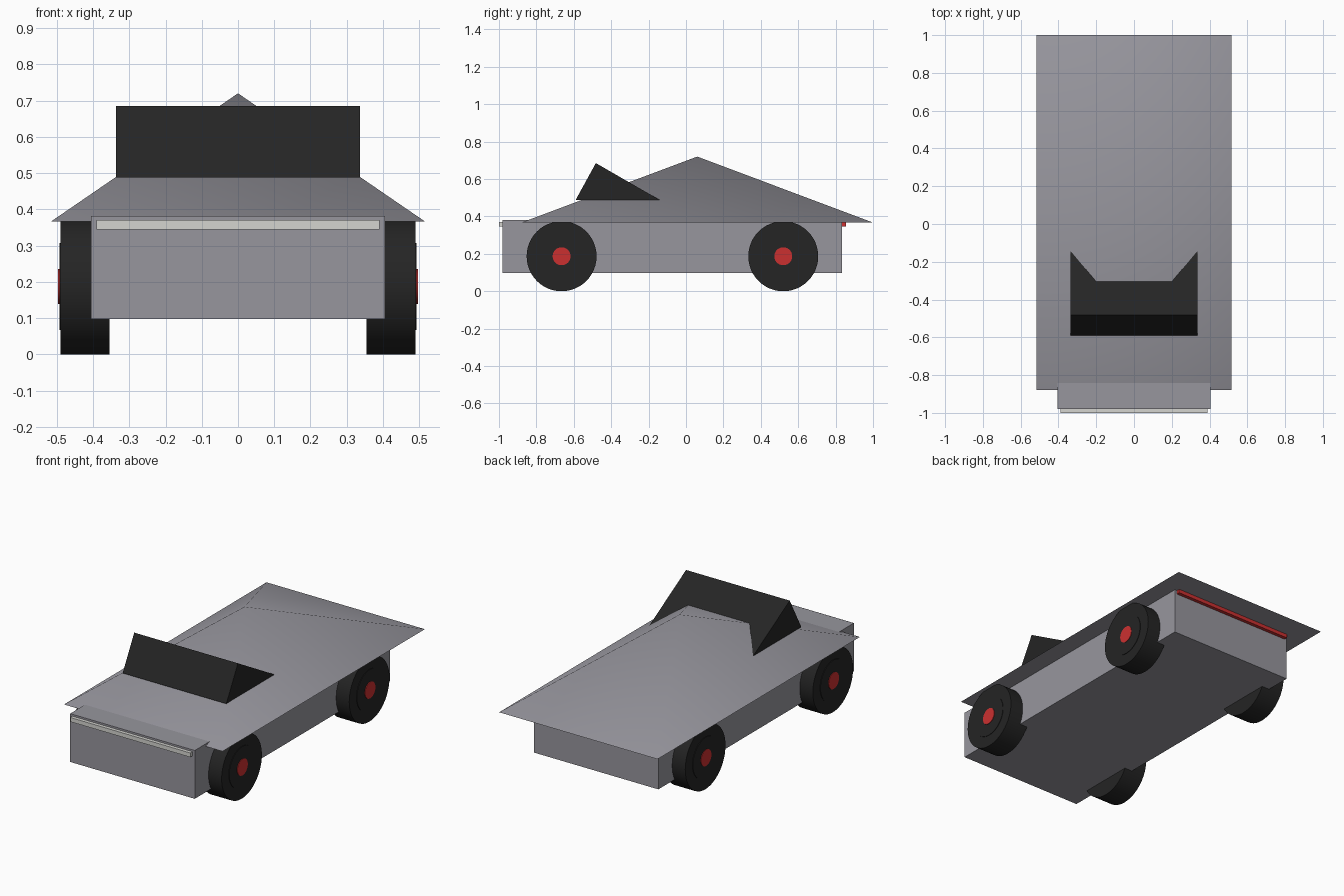
import bpy, math
from mathutils import Vector

cube = bpy.data.objects.get("Cube")
if cube:
    bpy.data.objects.remove(cube, do_unlink=True)


def material(name, color):
    m = bpy.data.materials.new(name)
    m.use_nodes = True
    m.diffuse_color = (*color, 1)
    m.node_tree.nodes["Principled BSDF"].inputs["Base Color"].default_value = (*color, 1)
    return m


GREY = material("body grey", (0.31, 0.305, 0.34))
BLACK = material("rubber black", (0.018, 0.018, 0.018))
RED = material("signal red", (0.6, 0.03, 0.03))
WHITE = material("lamp white", (0.66, 0.66, 0.63))


def mesh_object(name, verts, faces, mat):
    mesh = bpy.data.meshes.new(name)
    mesh.from_pydata(verts, [], faces)
    mesh.materials.append(mat)
    ob = bpy.data.objects.new(name, mesh)
    bpy.context.collection.objects.link(ob)
    return ob


def box(name, low, high, mat):
    low, high = Vector(low), Vector(high)
    bpy.ops.mesh.primitive_cube_add(size=1, location=(low + high) / 2)
    ob = bpy.context.object
    ob.name = name
    ob.scale = high - low
    ob.data.materials.append(mat)
    return ob


def smooth(ob, degrees):
    bpy.ops.object.select_all(action="DESELECT")
    ob.select_set(True)
    bpy.context.view_layer.objects.active = ob
    bpy.ops.object.shade_smooth_by_angle(angle=math.radians(degrees))


def disc(name, radius, inner, outer, side, y, mat):
    """Cylinder along x, between two distances from the centre line."""
    bpy.ops.mesh.primitive_cylinder_add(
        vertices=48, radius=radius, depth=outer - inner,
        location=(side * (inner + outer) / 2, y, 0.187),
        rotation=(0, math.pi / 2, 0))
    ob = bpy.context.object
    ob.name = name
    ob.data.materials.append(mat)
    smooth(ob, 30)


# Lower body and light bars
box("lower_body", (-0.405, -0.98, 0.097), (0.405, 0.835, 0.381), GREY)
box("front_light_bar", (-0.39, -1.0, 0.345), (0.39, -0.97, 0.37), WHITE)
box("rear_light_bar", (-0.39, 0.82, 0.345), (0.39, 0.855, 0.37), RED)

# Pyramid roof, softly shaded across its ridges
w, front, back, base = 0.515, -0.88, 1.0, 0.367
roof = mesh_object(
    "roof",
    [(-w, front, base), (w, front, base), (w, back, base), (-w, back, base), (0, 0.06, 0.72)],
    [(3, 2, 1, 0), (0, 1, 4), (1, 2, 4), (2, 3, 4), (3, 0, 4)], GREY)
smooth(roof, 55)

# Wedge windscreen: a triangle profile extruded across the car
profile = [(-0.59, 0.488), (-0.14, 0.488), (-0.482, 0.685)]
mesh_object(
    "windscreen",
    [(x, y, z) for x in (-0.337, 0.337) for y, z in profile],
    [(0, 2, 1), (3, 4, 5), (0, 1, 4, 3), (1, 2, 5, 4), (2, 0, 3, 5)], BLACK)

# Wheels, each a tyre with a shallow disc and a red hub
for end, y in (("front", -0.665), ("rear", 0.52)):
    for side_name, side in (("left", 1), ("right", -1)):
        label = f"{end}_{side_name}"
        disc(label + "_tyre", 0.187, 0.355, 0.49, side, y, BLACK)
        disc(label + "_wheel_disc", 0.12, 0.48, 0.493, side, y, BLACK)
        disc(label + "_hub", 0.048, 0.48, 0.496, side, y, RED)
